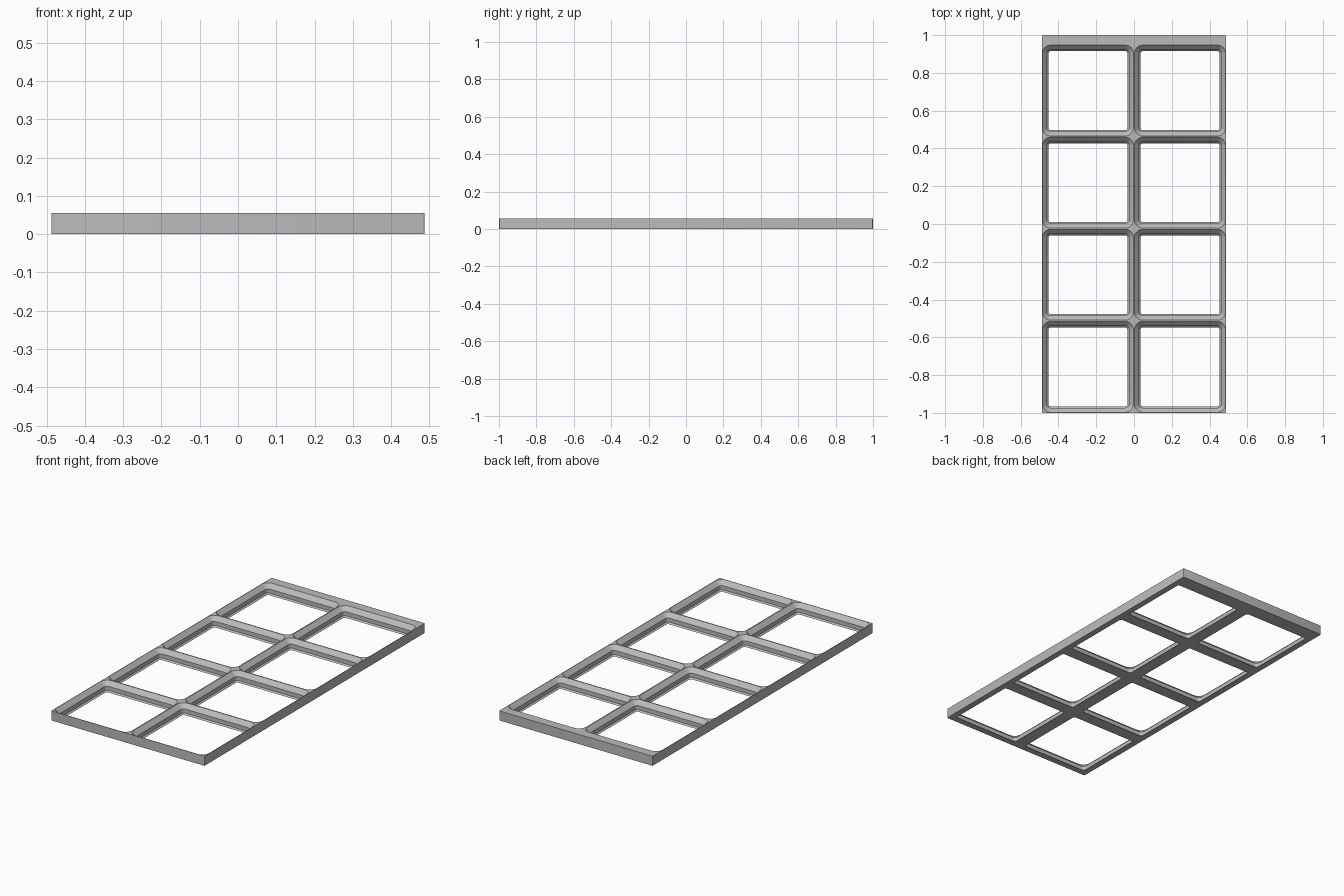
import bpy, bmesh, math

cube = bpy.data.objects.get("Cube")
if cube:
    bpy.data.objects.remove(cube, do_unlink=True)

WIDTH, LENGTH, HEIGHT = 0.975, 2.0, 0.055
PITCH = WIDTH / 2
COLS, ROWS = 2, 4

grey = bpy.data.materials.new("light grey")
grey.use_nodes = True
grey.diffuse_color = (0.5, 0.5, 0.5, 1)
grey.node_tree.nodes["Principled BSDF"].inputs["Base Color"].default_value = (0.5, 0.5, 0.5, 1)


def make_object(name, bm):
    bmesh.ops.recalc_face_normals(bm, faces=bm.faces)
    mesh = bpy.data.meshes.new(name)
    bm.to_mesh(mesh)
    bm.free()
    mesh.materials.append(grey)
    obj = bpy.data.objects.new(name, mesh)
    bpy.context.collection.objects.link(obj)
    return obj


def rounded_square(bm, cx, cy, half, radius, z, steps=8):
    """Ring of vertices around a square with rounded corners."""
    ring = []
    for corner in range(4):
        mid = math.pi / 4 + corner * math.pi / 2
        ox = cx + math.copysign(half - radius, math.cos(mid))
        oy = cy + math.copysign(half - radius, math.sin(mid))
        for i in range(steps + 1):
            a = corner * math.pi / 2 + i / steps * math.pi / 2
            ring.append(bm.verts.new((ox + radius * math.cos(a), oy + radius * math.sin(a), z)))
    return ring


# Solid slab with slightly eased upright corners
bm = bmesh.new()
bmesh.ops.create_cube(bm, size=1)
bmesh.ops.scale(bm, vec=(WIDTH, LENGTH, HEIGHT), verts=bm.verts)
bmesh.ops.translate(bm, vec=(0, 0, HEIGHT / 2), verts=bm.verts)
upright = [e for e in bm.edges if abs(e.verts[0].co.z - e.verts[1].co.z) > 0.01]
bmesh.ops.bevel(bm, geom=upright, offset=0.005, segments=3, profile=0.5, affect='EDGES')
plate = make_object("grid_plate", bm)

# Stepped pocket profile: inset from cell edge, corner radius, height
PROFILE = [(0.035, 0.011, -0.01), (0.035, 0.011, 0.0), (0.027, 0.019, 0.008),
           (0.027, 0.019, 0.031), (0.003, 0.043, HEIGHT), (0.003, 0.043, 0.07)]
bm = bmesh.new()
for col in range(COLS):
    for row in range(ROWS):
        cx = (col - 0.5) * PITCH
        cy = -LENGTH / 2 + (row + 0.5) * PITCH
        rings = [rounded_square(bm, cx, cy, PITCH / 2 - inset, r, z) for inset, r, z in PROFILE]
        for low, high in zip(rings, rings[1:]):
            for i in range(len(low)):
                j = (i + 1) % len(low)
                bm.faces.new((low[i], low[j], high[j], high[i]))
        bm.faces.new(rings[0])
        bm.faces.new(rings[-1])
pockets = make_object("pocket_cutter", bm)
pockets.hide_render = True

# Cut the pockets through the slab
cut = plate.modifiers.new("pockets", 'BOOLEAN')
cut.operation = 'DIFFERENCE'
cut.solver = 'EXACT'
cut.object = pockets
bpy.ops.object.select_all(action='DESELECT')
plate.select_set(True)
bpy.context.view_layer.objects.active = plate
bpy.ops.object.modifier_apply(modifier=cut.name)
bpy.data.objects.remove(pockets, do_unlink=True)
bpy.ops.object.shade_smooth_by_angle(angle=math.radians(30))
